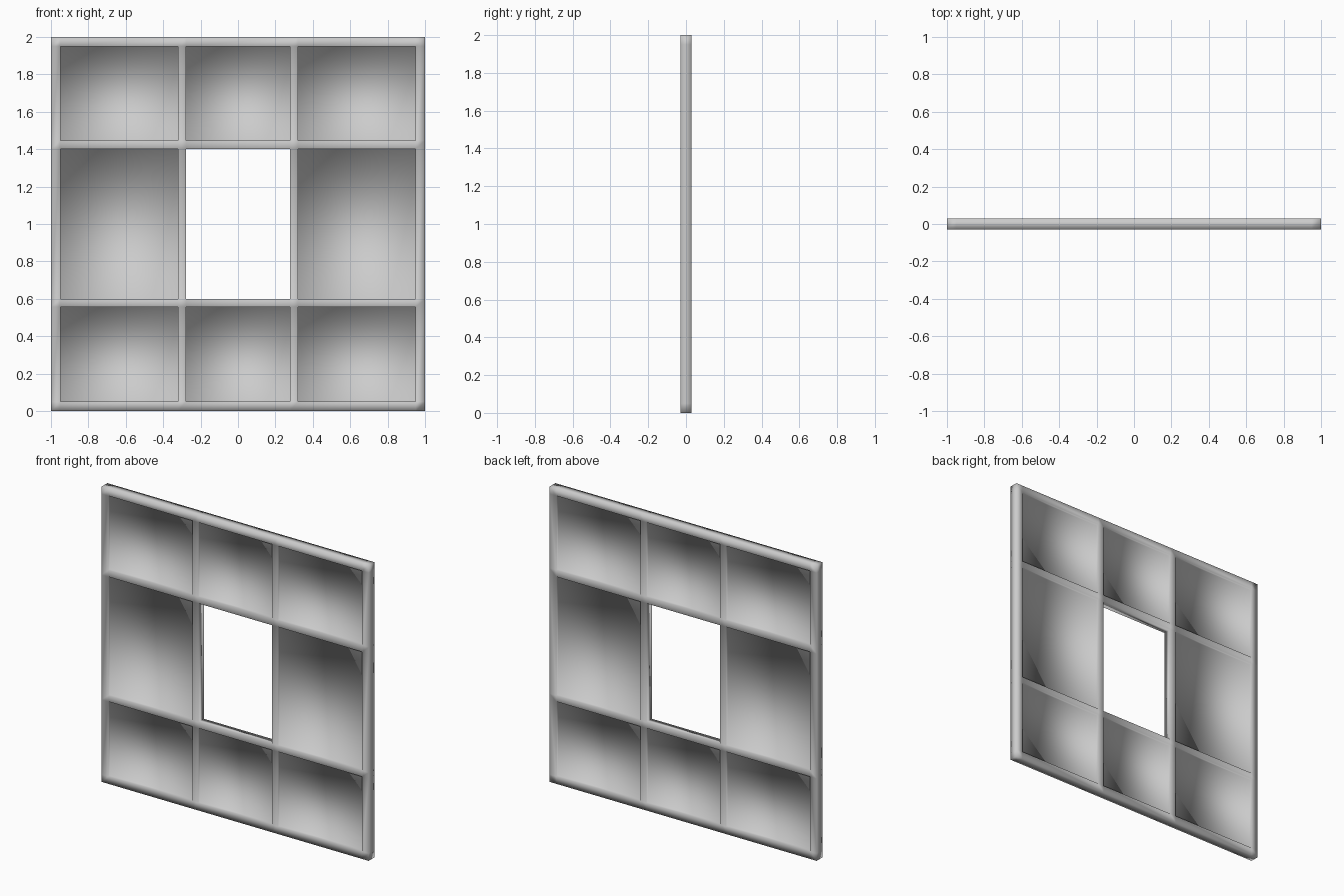
import bpy, bmesh

if "Cube" in bpy.data.objects:
    bpy.data.objects.remove(bpy.data.objects["Cube"])

# Grid lines: outer frame, two bars, outer frame in each direction
XS = [-1, -0.95, -0.32, -0.277, 0.277, 0.32, 0.95, 1]
ZS = [0, 0.05, 0.557, 0.598, 1.402, 1.447, 1.95, 2]
FRAME, PANEL = 0.03, 0.01          # half thicknesses

bm = bmesh.new()


def quad(*pts):
    bm.faces.new([bm.verts.new(p) for p in pts])


def half_depth(i, j):
    """Half thickness of a grid cell: bar, recessed panel or nothing."""
    if not (0 <= i < 7 and 0 <= j < 7):
        return 0
    if i % 2 == 0 or j % 2 == 0:
        return FRAME
    return 0 if (i, j) == (3, 3) else PANEL


def wall(p, q, a, b):
    """Step walls between two cells of different thickness."""
    lo, hi = sorted((a, b))
    spans = [(-hi, hi)] if lo == 0 else [(-hi, -lo), (lo, hi)]
    for y0, y1 in spans:
        quad((p[0], y0, p[1]), (q[0], y0, q[1]), (q[0], y1, q[1]), (p[0], y1, p[1]))


# Front and back faces of bars and panels
for i in range(7):
    for j in range(7):
        d = half_depth(i, j)
        if d:
            for y in (-d, d):
                quad((XS[i], y, ZS[j]), (XS[i + 1], y, ZS[j]),
                     (XS[i + 1], y, ZS[j + 1]), (XS[i], y, ZS[j + 1]))

# Recess walls, window opening and outer rim
for k in range(8):
    for m in range(7):
        a, b = half_depth(k - 1, m), half_depth(k, m)
        if a != b:
            wall((XS[k], ZS[m]), (XS[k], ZS[m + 1]), a, b)
        a, b = half_depth(m, k - 1), half_depth(m, k)
        if a != b:
            wall((XS[m], ZS[k]), (XS[m + 1], ZS[k]), a, b)

# Weld into one smooth-shaded surface
bmesh.ops.remove_doubles(bm, verts=bm.verts, dist=1e-4)
bmesh.ops.recalc_face_normals(bm, faces=bm.faces)
for f in bm.faces:
    f.smooth = True

mesh = bpy.data.meshes.new("window_wall_panel")
bm.to_mesh(mesh)
bm.free()
bpy.context.collection.objects.link(bpy.data.objects.new("window_wall_panel", mesh))
